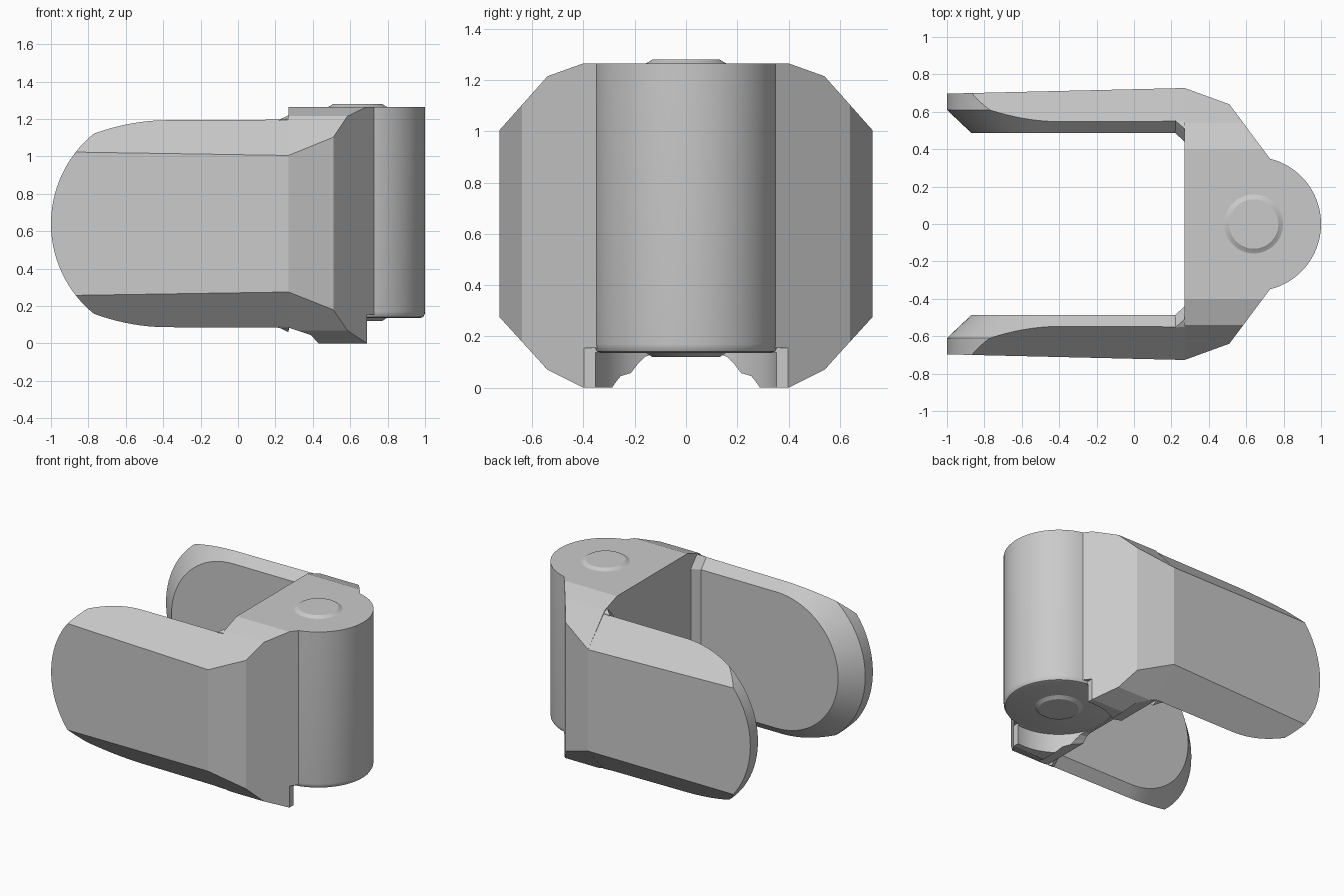
import bpy, bmesh, math
from mathutils import Vector

if "Cube" in bpy.data.objects:
    bpy.data.objects.remove(bpy.data.objects["Cube"])

grey = bpy.data.materials.new("plain grey")
grey.diffuse_color = (0.59, 0.59, 0.59, 1)
grey.use_nodes = True
grey.node_tree.nodes["Principled BSDF"].inputs["Base Color"].default_value = grey.diffuse_color
MID = 0.64          # mid height of the arms
AX = 0.64           # x of the hinge axis


def finish(bm, name, angle=20):
    bmesh.ops.recalc_face_normals(bm, faces=bm.faces[:])
    me = bpy.data.meshes.new(name)
    bm.to_mesh(me)
    bm.free()
    me.materials.append(grey)
    ob = bpy.data.objects.new(name, me)
    bpy.context.collection.objects.link(ob)
    smooth(ob, angle)
    return ob


def smooth(ob, angle):
    bpy.ops.object.select_all(action='DESELECT')
    bpy.context.view_layer.objects.active = ob
    ob.select_set(True)
    bpy.ops.object.shade_smooth_by_angle(angle=math.radians(angle))


def hull(points):
    bm = bmesh.new()
    for p in points:
        bm.verts.new(p)
    bmesh.ops.convex_hull(bm, input=bm.verts[:])
    loose = [v for v in bm.verts if not v.link_faces]
    bmesh.ops.delete(bm, geom=loose, context='VERTS')
    return bm


def slice_hull(bm, co, no):
    """Cut a convex solid with a plane and close it again."""
    bmesh.ops.bisect_plane(bm, geom=bm.verts[:] + bm.edges[:] + bm.faces[:],
                           plane_co=co, plane_no=no, clear_outer=True)
    pts = [v.co.copy() for v in bm.verts]
    bm.free()
    return hull(pts)


def tidy(bm):
    bmesh.ops.remove_doubles(bm, verts=bm.verts[:], dist=0.0005)
    bmesh.ops.dissolve_limit(bm, angle_limit=math.radians(0.5),
                             verts=bm.verts[:], edges=bm.edges[:])


def prism(name, pts, axis, lo, hi):
    """Extrude a 2D outline along an axis."""
    place = {'x': lambda a, b, t: (t, a, b),
             'y': lambda a, b, t: (a, t, b),
             'z': lambda a, b, t: (b, a, t)}[axis]
    bm = bmesh.new()
    rings = [[bm.verts.new(place(a, b, t)) for a, b in pts] for t in (lo, hi)]
    bm.faces.new(rings[0])
    bm.faces.new(rings[1])
    n = len(pts)
    for i in range(n):
        j = (i + 1) % n
        bm.faces.new((rings[0][i], rings[0][j], rings[1][j], rings[1][i]))
    return finish(bm, name)


def lathe(name, profile, seg=96):
    """Stack of discs (radius, z) around the hinge axis."""
    bm = bmesh.new()
    rings = [[bm.verts.new((AX + r * math.cos(2 * math.pi * i / seg),
                            r * math.sin(2 * math.pi * i / seg), z))
              for i in range(seg)] for r, z in profile]
    bm.faces.new(rings[0])
    bm.faces.new(rings[-1])
    for a, b in zip(rings, rings[1:]):
        for i in range(seg):
            j = (i + 1) % seg
            bm.faces.new((a[i], a[j], b[j], b[i]))
    return finish(bm, name, 30)


def boolean(ob, cutter, op):
    mod = ob.modifiers.new("cut", 'BOOLEAN')
    mod.operation, mod.solver, mod.object = op, 'EXACT', cutter
    bpy.context.view_layer.objects.active = ob
    bpy.ops.object.modifier_apply(modifier=mod.name)
    bpy.data.objects.remove(cutter)


def mirrored(half):
    """Outline of (y, other) points completed with its mirror image in y."""
    return half + [(-y, b) for y, b in reversed(half)]


# fork arms: round-ended plates, chamfered inside and outside
for s, side in ((1, "back"), (-1, "front")):
    pts = []
    for y, r in ((0.487, 0.49), (0.61, 0.62), (0.80, 0.62)):
        for i in range(49):
            a = math.pi / 2 + math.pi * i / 48
            pts.append((-0.38 + r * math.cos(a), s * y, MID + r * math.sin(a)))
        pts += [(0.27, s * y, MID + r), (0.27, s * y, MID - r)]
    bm = hull(pts)
    bm = slice_hull(bm, Vector((0.27, s * 0.727, 0)), Vector((-0.03, s * 1.27, 0)))
    for t in (1, -1):
        bm = slice_hull(bm, Vector((0.27, s * 0.727, MID + t * 0.365)),
                        Vector((-0.0018, s * 0.20, t * 0.185)))
    tidy(bm)
    finish(bm, side + "_arm")

    # small slanted gusset in the inner corner
    g = []
    for t in (1, -1):
        for x, y, h in ((0.22, 0.487, 0.49), (0.27, 0.44, 0.50), (0.22, 0.553, 0.556),
                        (0.27, 0.51, 0.58), (0.27, 0.55, 0.56), (0.28, 0.44, 0.50)):
            g.append((x, s * y, MID + t * h))
    bm = hull(g)
    tidy(bm)
    finish(bm, side + "_corner_gusset")

# bridge joining both arms to the hinge barrel
plan = mirrored([(0.727, 0.27), (0.64, 0.51), (0.345, 0.73)])
bridge = prism("bridge", plan, 'z', -0.1, 1.4)
section = mirrored([(0.40, 0), (0.54, 0.07), (0.727, 0.275),
                    (0.727, 1.005), (0.54, 1.215), (0.40, 1.265)])
boolean(bridge, prism("section", section, 'x', -0.5, 1.5), 'INTERSECT')
toe = [(0.2, -0.1), (0.2, 0.085), (0.27, 0.085), (0.39, 0.045), (0.43, 0), (0.43, -0.1)]
boolean(bridge, prism("toe_cut", toe, 'y', -1, 1), 'DIFFERENCE')
boolean(bridge, prism("step_cut", [(0.69, -0.1), (0.9, -0.1), (0.9, 0.155), (0.69, 0.155)],
                      'y', -1, 1), 'DIFFERENCE')
arch = mirrored([(0.27, -0.1), (0.27, 0.005), (0.245, 0.018), (0.22, 0.05),
                 (0.19, 0.09), (0.16, 0.12), (0.13, 0.132)])
boolean(bridge, prism("arch_cut", arch, 'x', 0, 1.2), 'DIFFERENCE')
boolean(bridge, lathe("clearance_cut", [(0.357, -0.1), (0.357, 0.137)]), 'DIFFERENCE')
smooth(bridge, 15)

# hinge barrel with a softened lower rim
lathe("hinge_barrel", [(0.335, 0.136), (0.35, 0.141), (0.358, 0.155), (0.36, 0.17), (0.36, 1.265)])

# pin ends showing above and below the barrel
lathe("pin_top", [(0.165, 1.262), (0.15, 1.268), (0.132, 1.28)])
lathe("pin_bottom", [(0.132, 0.12), (0.15, 0.132), (0.165, 0.14)])
